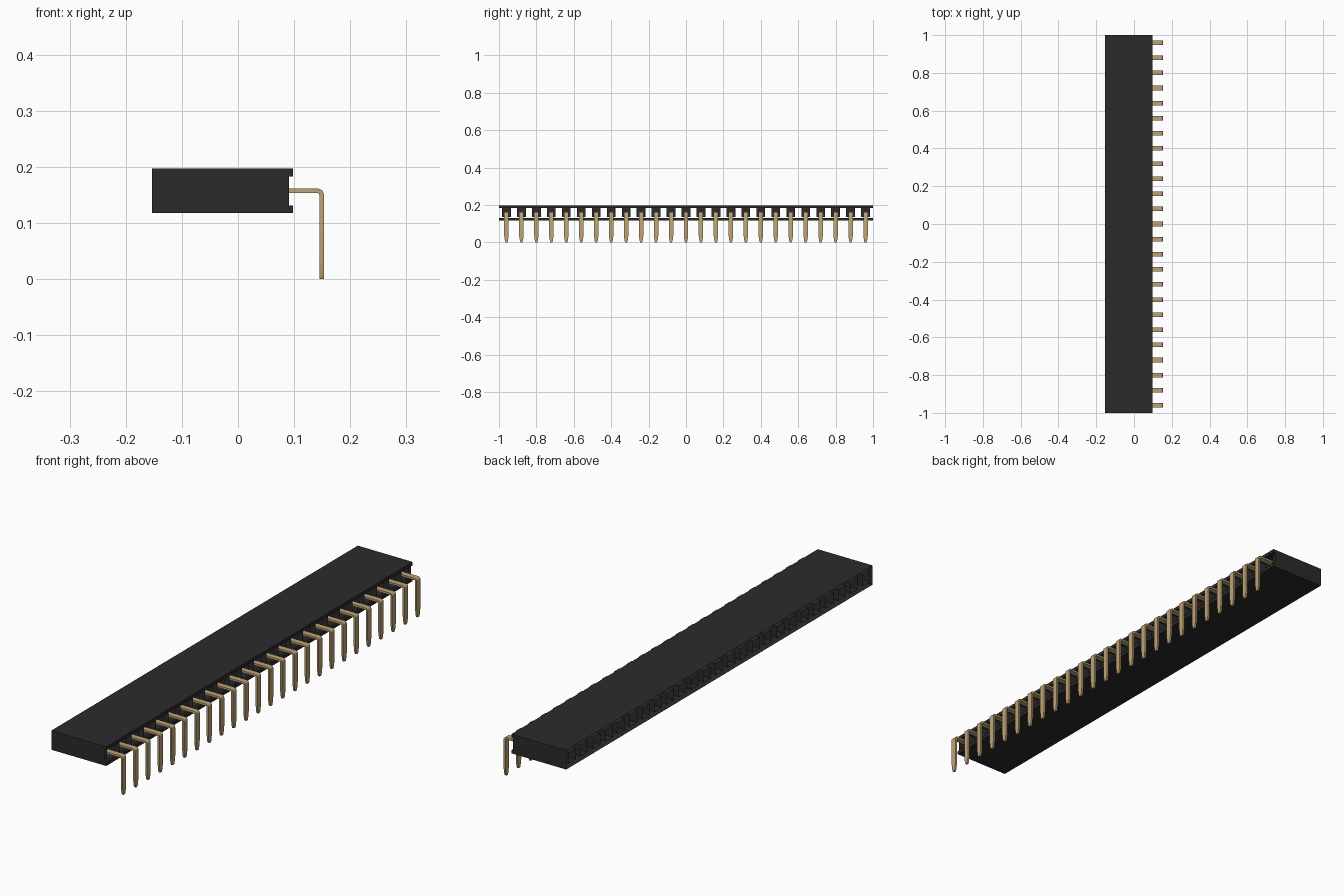
import bpy, bmesh, math

cube = bpy.data.objects.get("Cube")
if cube:
    bpy.data.objects.remove(cube, do_unlink=True)

COUNT, PITCH = 25, 0.08


def material(name, rgb):
    m = bpy.data.materials.new(name)
    m.use_nodes = True
    m.diffuse_color = (*rgb, 1)
    bsdf = next(n for n in m.node_tree.nodes if n.type == 'BSDF_PRINCIPLED')
    bsdf.inputs["Base Color"].default_value = (*rgb, 1)
    bsdf.inputs["Roughness"].default_value = 0.6
    return m


black = material("black plastic", (0.024, 0.024, 0.024))
gold = material("gold metal", (0.52, 0.37, 0.18))


def finish(bm, name, mat):
    me = bpy.data.meshes.new(name)
    bm.to_mesh(me)
    bm.free()
    me.materials.append(mat)
    ob = bpy.data.objects.new(name, me)
    bpy.context.collection.objects.link(ob)
    return ob


# Housing: thin shell along y, open on both long sides, with rear rails
profile = [(-0.153, 0.118), (0.098, 0.118), (0.098, 0.131), (0.0905, 0.131),
           (0.0905, 0.183), (0.098, 0.183), (0.098, 0.197), (-0.153, 0.197)]
open_edges = {3, 7}
bm = bmesh.new()
near = [bm.verts.new((x, -1, z)) for x, z in profile]
far = [bm.verts.new((x, 1, z)) for x, z in profile]
bm.faces.new(near)
bm.faces.new(far[::-1])
for i in range(8):
    if i not in open_edges:
        j = (i + 1) % 8
        bm.faces.new((near[j], near[i], far[i], far[j]))
finish(bm, "housing", black)

# Sockets: square tubes through the housing, each closed by an inner wall
bm = bmesh.new()
H, ZC = 0.0235, 0.159
for k in range(COUNT):
    y = (k - (COUNT - 1) / 2) * PITCH
    rings = []
    for x in (-0.153, 0.03, 0.0905):
        rings.append([bm.verts.new((x, y + H * a, ZC + H * b))
                      for a, b in ((-1, -1), (1, -1), (1, 1), (-1, 1))])
    for r, s in zip(rings, rings[1:]):
        for i in range(4):
            j = (i + 1) % 4
            bm.faces.new((r[i], r[j], s[j], s[i]))
    bm.faces.new(rings[1])
finish(bm, "sockets", black)

# Pins: flat strip bent down through a rounded corner, tapering to the tip
T, R = 0.004, 0.007          # half thickness, bend radius
PX, PZ = 0.149, 0.157        # centre lines of the two legs
path = [(0.03, PZ, 0, 1, 0.012)]
for s in range(7):
    a = math.pi / 2 * (1 - s / 6)
    c, n = math.cos(a), math.sin(a)
    path.append((PX - R + R * c, PZ - R + R * n, c, n, 0.012))
path += [(PX, 0.035, 1, 0, 0.012), (PX, 0.008, 1, 0, 0.008), (PX, 0, 1, 0, 0.005)]
bm = bmesh.new()
for k in range(COUNT):
    y = (k - (COUNT - 1) / 2) * PITCH
    rings = []
    for x, z, nx, nz, w in path:
        rings.append([bm.verts.new((x + nx * T * b, y + w * a, z + nz * T * b))
                      for a, b in ((-1, -1), (1, -1), (1, 1), (-1, 1))])
    for r, s in zip(rings, rings[1:]):
        for i in range(4):
            j = (i + 1) % 4
            bm.faces.new((r[i], r[j], s[j], s[i]))
    bm.faces.new(rings[0][::-1])
    bm.faces.new(rings[-1])
bmesh.ops.recalc_face_normals(bm, faces=bm.faces)
pins = finish(bm, "pins", gold)

# Smooth bends with sharp edges
bpy.ops.object.select_all(action='DESELECT')
pins.select_set(True)
bpy.context.view_layer.objects.active = pins
bpy.ops.object.shade_smooth_by_angle(angle=math.radians(30))
